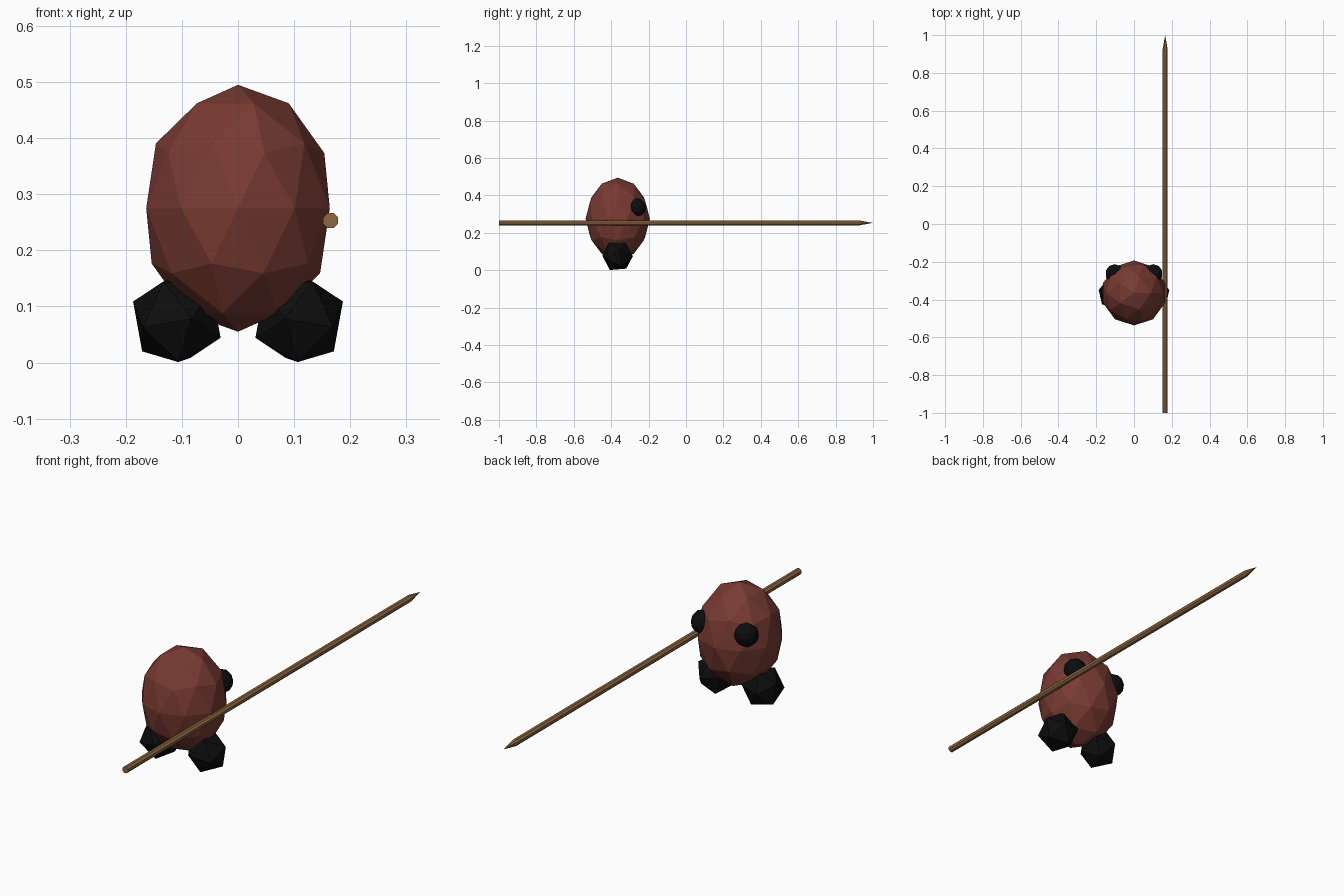
import bpy, math
from mathutils import Matrix, Vector

if "Cube" in bpy.data.objects:
    bpy.data.objects.remove(bpy.data.objects["Cube"])


def material(name, rgb):
    m = bpy.data.materials.new(name)
    m.diffuse_color = (*rgb, 1)
    m.use_nodes = True
    m.node_tree.nodes["Principled BSDF"].inputs["Base Color"].default_value = m.diffuse_color
    return m


RED = material("red_brown", (0.19, 0.043, 0.032))
BLACK = material("black", (0.004, 0.004, 0.004))
WOOD = material("wood_brown", (0.27, 0.14, 0.053))


def ball(name, mat, sub, radii, matrix):
    """Flat-faced icosphere with its shape baked into the mesh."""
    bpy.ops.mesh.primitive_ico_sphere_add(subdivisions=sub, radius=1)
    ob = bpy.context.object
    ob.name = name
    ob.data.transform(matrix @ Matrix.Diagonal((*radii, 1)))
    ob.data.materials.append(mat)
    return ob


def mirror_x(ob):
    ob.modifiers.new("mirror", "MIRROR").use_axis[0] = True


# Egg-shaped body
ball("body", RED, 2, (0.172, 0.172, 0.22), Matrix.Translation((0, -0.365, 0.275)))

# Tilted feet, mirrored
z = Vector((0.906, 0.188, 0.376)).normalized()
y = Vector((-0.235, 0.968, 0.08)).normalized()
x = y.cross(z).normalized()
y = z.cross(x)
tilt = Matrix((x, y, z)).transposed().to_4x4()
mirror_x(ball("feet", BLACK, 1, (0.086,) * 3,
              Matrix.Translation((0.109, -0.366, 0.0765)) @ tilt))

# Round eyes on the back side, mirrored
mirror_x(ball("eyes", BLACK, 2, (0.05,) * 3,
              Matrix.Translation((0.102, -0.263, 0.335))))


# Pole with a pointed end
def pole_part(name, y0, y1, r0, r1):
    bpy.ops.mesh.primitive_cone_add(
        vertices=8, radius1=r0, radius2=r1, depth=y1 - y0,
        location=(0.165, (y0 + y1) / 2, 0.253), rotation=(-math.pi / 2, 0, 0))
    ob = bpy.context.object
    ob.name = name
    ob.data.transform(Matrix.Rotation(math.pi / 8, 4, "Z"))
    ob.data.materials.append(WOOD)


pole_part("pole_shaft", -1, 0.925, 0.0145, 0.0145)
pole_part("pole_tip", 0.925, 1, 0.0145, 0)
